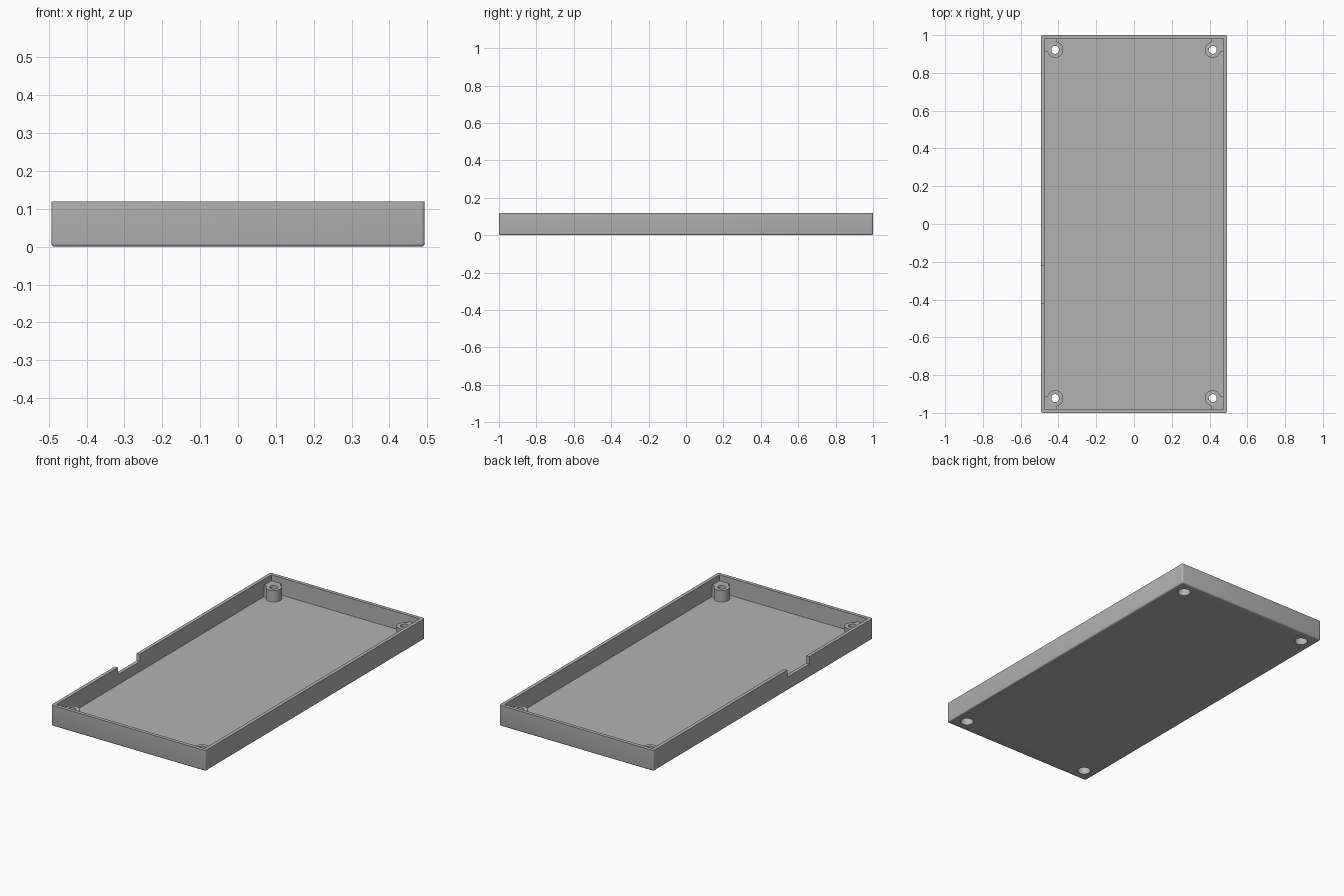
import bpy, bmesh, math

if "Cube" in bpy.data.objects:
    bpy.data.objects.remove(bpy.data.objects["Cube"], do_unlink=True)

HX, HY, H = 0.493, 1.0, 0.12      # half width, half length, height
WALL, FLOOR = 0.02, 0.02
BX, BY, BOSS_R, BOSS_TOP = 0.417, 0.922, 0.042, 0.086
CORNERS = [(sx, sy) for sx in (-1, 1) for sy in (-1, 1)]
NAMES = {(-1, -1): "front_right", (1, -1): "front_left",
         (-1, 1): "back_right", (1, 1): "back_left"}

grey = bpy.data.materials.new("plain_grey")
grey.use_nodes = True
grey.diffuse_color = (0.45, 0.45, 0.45, 1)
grey.node_tree.nodes["Principled BSDF"].inputs["Base Color"].default_value = (0.45, 0.45, 0.45, 1)


def to_object(bm, name):
    bmesh.ops.recalc_face_normals(bm, faces=bm.faces)
    mesh = bpy.data.meshes.new(name)
    bm.to_mesh(mesh)
    bm.free()
    mesh.materials.append(grey)
    obj = bpy.data.objects.new(name, mesh)
    bpy.context.collection.objects.link(obj)
    return obj


def prism(outline, z0, z1):
    """Extrude a flat outline from z0 up to z1."""
    bm = bmesh.new()
    face = bm.faces.new([bm.verts.new((x, y, z0)) for x, y in outline])
    top = bmesh.ops.extrude_face_region(bm, geom=[face])["geom"]
    for v in top:
        if isinstance(v, bmesh.types.BMVert):
            v.co.z = z1
    return bm


def rect(x0, x1, y0, y1):
    return [(x0, y0), (x1, y0), (x1, y1), (x0, y1)]


def arc(cx, cy, r, a0, a1, n):
    return [(cx + r * math.cos(a0 + (a1 - a0) * i / n),
             cy + r * math.sin(a0 + (a1 - a0) * i / n)) for i in range(n + 1)]


def cut(obj, cutter):
    mod = obj.modifiers.new("cut", 'BOOLEAN')
    mod.operation, mod.solver, mod.object = 'DIFFERENCE', 'EXACT', cutter
    bpy.context.view_layer.objects.active = obj
    bpy.ops.object.modifier_apply(modifier=mod.name)


def smooth(obj):
    bpy.ops.object.select_all(action='DESELECT')
    obj.select_set(True)
    bpy.context.view_layer.objects.active = obj
    bpy.ops.object.shade_smooth_by_angle(angle=math.radians(35))


# Outer shell with rounded upright and bottom edges
bm = prism(rect(-HX, HX, -HY, HY), 0, H)
rounded = [e for e in bm.edges if min(v.co.z for v in e.verts) < H / 2]
bmesh.ops.bevel(bm, geom=rounded, offset=0.009, segments=4, profile=0.5, affect='EDGES')
tray = to_object(bm, "tray")

# Cavity and the notch in the right-hand rim
cutters = [
    to_object(prism(rect(WALL - HX, HX - WALL, WALL - HY, HY - WALL), FLOOR, H + 0.1), "cavity_cutter"),
    to_object(prism(rect(-HX - 0.1, -HX + 0.05, -0.42, -0.22), 0.078, H + 0.1), "notch_cutter"),
]
for c in cutters:
    cut(tray, c)

# Screw bosses, each joined to its corner, drilled through and counterbored
for sx, sy in CORNERS:
    lip = 0.01
    a = math.acos(lip / BOSS_R)
    wx, wy = HX - WALL / 2 - BX, HY - WALL / 2 - BY
    outline = [(-wx, -wy), (lip, -wy)]
    outline += arc(0, 0, BOSS_R, -a, math.pi / 2 + a, 36)
    outline += [(-wx, lip)]
    outline = [(sx * (BX - u), sy * (BY - v)) for u, v in outline]
    boss = to_object(prism(outline, FLOOR / 2, BOSS_TOP), NAMES[sx, sy] + "_boss")
    for r, top in ((0.021, H + 0.1), (0.035, 0.04)):
        ring = arc(sx * BX, sy * BY, r, 0, math.tau, 32)[:-1]
        drill = to_object(prism(ring, -0.1, top), "drill_cutter")
        cutters.append(drill)
        cut(tray, drill)
        cut(boss, drill)
    smooth(boss)
smooth(tray)

for c in cutters:
    bpy.data.objects.remove(c, do_unlink=True)
